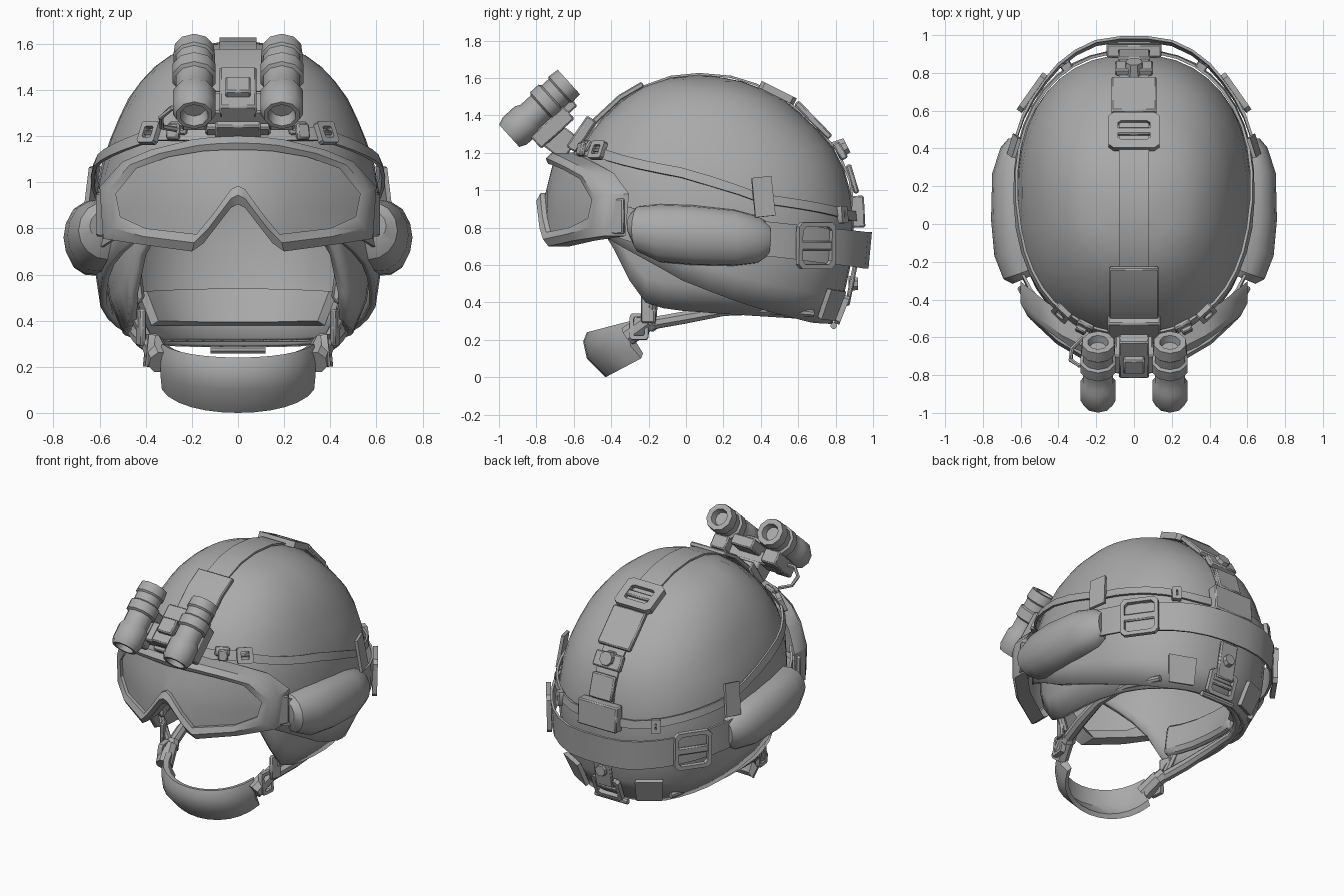
import bpy, bmesh, math
from mathutils import Vector, Matrix

if "Cube" in bpy.data.objects:
    bpy.data.objects.remove(bpy.data.objects["Cube"])

gray = bpy.data.materials.new("matte_gray")
gray.diffuse_color = (0.40, 0.40, 0.40, 1)
gray.use_nodes = True
gray.node_tree.nodes["Principled BSDF"].inputs["Base Color"].default_value = gray.diffuse_color


def finish(name, bm, mirror=False, bevel=0, thick=0):
    bmesh.ops.remove_doubles(bm, verts=bm.verts, dist=0.0005)
    bmesh.ops.recalc_face_normals(bm, faces=bm.faces)
    me = bpy.data.meshes.new(name)
    bm.to_mesh(me)
    bm.free()
    ob = bpy.data.objects.new(name, me)
    bpy.context.collection.objects.link(ob)
    me.materials.append(gray)
    if thick:
        m = ob.modifiers.new("thick", 'SOLIDIFY')
        m.thickness, m.offset = thick, -1
    if bevel:
        m = ob.modifiers.new("bevel", 'BEVEL')
        m.width, m.segments = bevel, 1
    if mirror:
        m = ob.modifiers.new("mirror", 'MIRROR')
        m.use_mirror_merge = False
    return ob


def loft(name, secs, ring=True, loop=False, caps=True, **kw):
    """Skin a row of cross-sections."""
    bm = bmesh.new()
    rows = [[bm.verts.new(p) for p in s] for s in secs]
    n = len(rows[0])
    pairs = list(zip(rows, rows[1:])) + ([(rows[-1], rows[0])] if loop else [])
    for a, b in pairs:
        for i in range(n if ring else n - 1):
            j = (i + 1) % n
            bm.faces.new((a[i], a[j], b[j], b[i]))
    if ring and caps and not loop:
        bm.faces.new(rows[0])
        bm.faces.new(rows[-1])
    return finish(name, bm, **kw)


def lerp(table, x):
    if x <= table[0][0]:
        return table[0][1:]
    for p, q in zip(table, table[1:]):
        if x <= q[0]:
            f = (x - p[0]) / (q[0] - p[0])
            return [a + (b - a) * f for a, b in zip(p[1:], q[1:])]
    return table[-1][1:]


# Shell shape: height, half width, front y, back y
SHELL = [(.28, .50, -.58, .78), (.45, .595, -.60, .85), (.65, .625, -.62, .89), (.85, .625, -.62, .90),
         (1.05, .60, -.62, .87), (1.2, .55, -.58, .81), (1.35, .485, -.48, .68), (1.48, .39, -.34, .53),
         (1.56, .28, -.22, .37), (1.6, .16, -.08, .24), (1.615, 0, .07, .07)]


def raw(u, z):
    a, f, b = lerp(SHELL, z)
    s, c = math.sin(u), math.cos(u)
    pw = lambda v: math.copysign(abs(v) ** .87, v)
    return Vector((a * pw(s), (f + b) / 2 - (b - f) / 2 * pw(c), z))


def normal(u, z):
    return (raw(u + .03, z) - raw(u - .03, z)).cross(raw(u, z + .03) - raw(u, z - .03)).normalized()


def surf(deg, z, off=0):
    """Point on the shell: degrees from the front, height, distance outward."""
    u = math.radians(deg)
    return raw(u, z) + normal(u, z) * off


def dome(name, rim, inset, thick):
    secs = []
    for i in range(15):
        row = []
        for k in range(40):
            u = 2 * math.pi * k / 40
            r = lerp(rim, .14 - .76 * math.copysign(abs(math.cos(u)) ** .87, math.cos(u)))[0]
            p = raw(u, r + (1.615 - r) * math.sin(i / 14 * math.pi / 2))
            c = Vector((0, .12, p.z if p.z < .7 else .7))
            row.append(c + (p - c) * (1 - inset))
        secs.append(row)
    return loft(name, secs, caps=False, thick=thick)


def band(name, path, h, t=.015, **kw):
    """Strap on the shell; path of (degrees, height, offset)."""
    n = max(1, int((path[-1][0] - path[0][0]) / 9))
    secs = []
    for i in range(n + 1):
        d = path[0][0] + (path[-1][0] - path[0][0]) * i / n
        z, o = lerp(path, d)
        secs.append([surf(d, z - h / 2, o), surf(d, z + h / 2, o),
                     surf(d, z + h / 2, o + t), surf(d, z - h / 2, o + t)])
    return loft(name, secs, **kw)


def strip(name, pts, hw, o=0, t=.02, **kw):
    """Strap over the crown; path of (y, z)."""
    secs = []
    for i, (y, z) in enumerate(pts):
        p, q = pts[max(i - 1, 0)], pts[min(i + 1, len(pts) - 1)]
        n = Vector((0, p[1] - q[1], q[0] - p[0])).normalized()
        c = Vector((0, y, z))
        lo, hi = c + n * o, c + n * (o + t)
        x = Vector((hw, 0, 0))
        secs.append([lo - x, lo + x, hi + x, hi - x])
    return loft(name, secs, **kw)


def frame(loc, n, up=(0, 0, 1)):
    n = Vector(n).normalized()
    x = Vector(up).cross(n).normalized()
    return Matrix.Translation(loc) @ Matrix((x, n.cross(x), n)).transposed().to_4x4()


def block(name, loc, n, size, up=(0, 0, 1), bevel=.008, **kw):
    bm = bmesh.new()
    bmesh.ops.create_cube(bm, size=1, matrix=frame(loc, n, up) @ Matrix.Diagonal((*size, 1)))
    return finish(name, bm, bevel=bevel, **kw)


def buckle(name, loc, n, w, h, rim=.025, t=.03, up=(0, 0, 1), **kw):
    """Rectangular ring with a cross bar."""
    m = frame(loc, n, up)
    secs = []
    for sx, sy in ((-1, -.8), (-.8, -1), (.8, -1), (1, -.8), (1, .8), (.8, 1), (-.8, 1), (-1, .8)):
        secs.append([m @ Vector((sx * (w / 2 - e), sy * (h / 2 - e), z))
                     for e, z in ((0, -t / 2), (0, t / 2), (rim, t / 2), (rim, -t / 2))])
    loft(name, secs, loop=True, **kw)
    block(name + "_bar", loc, n, (w - rim, h * .2, t * .7), up, **kw)


def tube(name, pts, radii, sides=8, d=None, **kw):
    pts = [Vector(p) for p in pts]
    secs = []
    for i, p in enumerate(pts):
        e = Vector(d) if d else pts[min(i + 1, len(pts) - 1)] - pts[max(i - 1, 0)]
        q = e.to_track_quat('Z', 'Y')
        r = radii[i] if isinstance(radii, (list, tuple)) else radii
        secs.append([p + q @ Vector((r * math.cos(a), r * math.sin(a), 0))
                     for a in [(k + .5) * 2 * math.pi / sides for k in range(sides)]])
    return loft(name, secs, **kw)


# Helmet shell, liner and nape pad
dome("helmet_shell", [(-.62, .98), (-.5, .9), (-.42, .74), (-.2, .62), (0, .51), (.25, .42),
                      (.5, .35), (.78, .29), (1, .28)], 0, .03)
dome("inner_liner", [(-.62, .96), (-.45, .74), (-.34, .52), (-.25, .40), (-.1, .36),
                     (.4, .33), (.78, .31)], .07, .04)
band("nape_pad", [(125, .42, -.13), (180, .43, -.13), (235, .42, -.13)], .17, .04)
band("ear_pad", [(62, .56, -.15), (85, .54, -.13), (112, .5, -.12)], .26, .06, bevel=.02, mirror=True)

# Goggles: curved frame and lens
TO = [(0, 1.2), (.1, 1.197), (.2, 1.185), (.38, 1.14), (.5, 1.09), (.6, .98)]
TI = [(0, 1.14), (.06, 1.14), (.15, 1.135), (.3, 1.11), (.44, 1.06), (.53, .95)]
BO = [(0, .905), (.03, .89), (.15, .735), (.2, .70), (.42, .73), (.585, .755)]
BI = [(0, .985), (.03, .97), (.11, .86), (.18, .775), (.40, .80), (.51, .85)]


def gog(p, dy=0):
    x, z = p
    return Vector((x, -.79 + .98 * x * x + .25 * max(0, z - .97) + dy, z))


def full(half):
    return [(-x, z) for x, z in half[:0:-1]] + half


outer, inner = full(TO) + full(BO)[::-1], full(TI) + full(BI)[::-1]
loft("goggle_frame", [[gog(o, .13), gog(o, .015), gog(((o[0] + i[0]) / 2, (o[1] + i[1]) / 2), -.01),
                       gog(i, .01), gog(i, .08)] for o, i in zip(outer, inner)], loop=True)
loft("goggle_lens", [[gog((a[0] + (b[0] - a[0]) * f, a[1] + (b[1] - a[1]) * f), .035)
                      for f in (0, .33, .67, 1)] for a, b in zip(full(TI), full(BI))], ring=False)
block("goggle_strap_clip", (.585, -.37, .86), (.85, -.5, 0), (.09, .19, .03), mirror=True)

# Straps around the shell
band("goggle_strap", [(46, .87, .02), (62, .80, .03), (110, .74, .03), (135, .71, .035), (165, .69, .085),
                      (195, .69, .085), (225, .71, .035), (250, .74, .03), (298, .80, .03), (314, .87, .02)], .18)
band("thin_strap", [(0, 1.2, .01), (35, 1.2, .018), (83, 1.08, .022), (108, .95, .015), (160, .86, .012),
                    (200, .86, .012), (252, .95, .015), (277, 1.08, .022), (325, 1.2, .018), (360, 1.2, .01)], .05)
for nm, d, z, w, h, o in (("thin_strap_buckle", 38, 1.2, .1, .1, .035), ("rear_strap_buckle", 150, .865, .06, .09, .035),
                          ("goggle_strap_buckle", 131, .705, .24, .25, .06)):
    buckle(nm, surf(d, z, o), normal(math.radians(d), z), w, h, mirror=True)
block("strap_tab", surf(24, 1.22, .03), normal(.42, 1.22), (.09, .06, .03), mirror=True)
band("pouch_loop", [(104, .95, .045), (112, .96, .04)], .2, .02, mirror=True)

# Padded side pouches
POUCH = [(60, .81, .07, .10), (63, .79, .125, .135), (72, .77, .155, .145), (84, .76, .16, .135),
         (97, .745, .15, .13), (106, .735, .125, .105), (110, .735, .09, .075)]
loft("side_pouch", [[surf(d, zc + hh * math.sin(a), b * max(-.1, math.cos(a)))
                     for a in [k * math.pi / 8 for k in range(16)]] for d, zc, hh, b in POUCH], mirror=True)

# Centre strap over the crown with its fittings
RIDGE = [(-.58, 1.2), (-.48, 1.35), (-.34, 1.48), (-.22, 1.55), (-.08, 1.6), (.07, 1.615), (.24, 1.6), (.37, 1.56),
         (.53, 1.48), (.68, 1.35), (.81, 1.2), (.87, 1.05), (.9, .85)]
strip("crown_strap", RIDGE, .08, 0, .012)
strip("front_mount_plate", RIDGE[:4], .13, .005, .03, bevel=.006)
buckle("crown_buckle", (0, .49, 1.52), (0, .45, .9), .27, .21, .05, .04, up=(0, .9, -.45))
block("crown_plate", (0, .68, 1.375), (0, .72, .7), (.24, .26, .035), up=(0, -.7, .72))
block("rear_clip", (0, .825, 1.21), (0, .85, .5), (.2, .1, .04), up=(0, -.5, .85))
tube("rear_knob", [(0, .80, 1.21), (0, .86, 1.24)], [.055, .045])
block("rear_strap_plate", (0, .89, 1.06), (0, 1, .3), (.17, .16, .03))
block("rear_box", (0, .92, .885), (0, 1, .05), (.29, .17, .07))

# Lower back fittings
band("lower_back_plate", [(147, .40, .005), (163, .39, .005)], .15, .03, mirror=True)
block("nape_strap", (0, .885, .5), (0, 1, -.2), (.13, .24, .025))
tube("nape_knob", [(0, .87, .5), (0, .92, .5)], [.045, .035])
buckle("nape_buckle", (0, .835, .36), (0, 1, -.4), .2, .16)
tube("nape_bar", [(-.12, .79, .275), (.12, .79, .275)], .018)

# Night vision: mount, bridge and two tubes
AX = Vector((0, .32, .29)).normalized()
START = Vector((.19, -.945, 1.29))
prof = [(.05, .05), (.0, .062), (.0, .08), (.04, .097), (.13, .097), (.155, .083), (.23, .083), (.24, .098),
        (.30, .098), (.31, .084), (.36, .084), (.37, .094), (.43, .088), (.43, .055), (.39, .045)]
tube("optic_tube", [START + AX * s for s, r in prof], [r for s, r in prof], 10, AX, mirror=True)
UP = (0, -.67, .74)
block("optic_arm", (.19, -.715, 1.335), (0, .67, -.74), (.11, .24, .09), up=AX, mirror=True)
block("optic_bridge", (0, -.72, 1.32), UP, (.42, .13, .08), up=AX)
block("optic_center", (0, -.70, 1.39), UP, (.16, .26, .07), up=AX)
block("optic_latch", (0, -.745, 1.41), UP, (.11, .1, .05), up=AX)
block("mount_neck", (0, -.67, 1.26), (0, -.8, .6), (.2, .15, .14))
block("mount_shroud", (0, -.56, 1.3), (0, -.83, .56), (.28, .2, .06))
block("mount_foot", (.28, -.56, 1.22), (.45, -.9, .2), (.06, .07, .03), mirror=True)
tube("optic_cable", [(-.2, -.74, 1.33), (-.29, -.75, 1.32), (-.335, -.72, 1.28), (-.33, -.66, 1.24),
                     (-.27, -.6, 1.23)], .012, 6)

# Chin cup
secs = []
for k in range(13):
    t = -1 + k / 6
    s, x = t * t, .33 * math.sin(t * 1.25) / math.sin(1.25)
    w = .028
    secs.append([(x, -.53 + .23 * s, .24 + .06 * s), (x * 1.02, -.55 + .24 * s, .19 + .06 * s),
                 (x * 1.02, -.53 + .235 * s, .10 + .065 * s), (x, -.43 + .19 * s, .1 * s),
                 (x * .93, -.42 + .19 * s, w + .1 * s), (x * .93, -.50 + .235 * s, .12 + .065 * s),
                 (x * .93, -.50 + .235 * s, .235 + .06 * s)])
loft("chin_cup", secs)

# Chin strap joints and straps
tube("chin_joint", [(.335, -.31, .22), (.37, -.2, .30)], [.055, .05], mirror=True)
buckle("chin_buckle", (.385, -.25, .27), (.9, -.1, .1), .1, .14, .02, mirror=True)
tube("joint_ring", [(.36, -.2, .28), (.38, -.16, .31)], .045, mirror=True)
block("front_chin_strap", (.42, -.2, .37), (.9, -.3, 0), (.08, .16, .025), mirror=True)
tube("rear_chin_strap", [(.38, -.17, .29), (.42, 0, .32), (.45, .2, .355), (.44, .45, .36), (.36, .68, .34)],
     [.035, .035, .03, .025, .02], mirror=True)
tube("inner_chin_strap", [(.4, -.18, .33), (.47, -.17, .48), (.5, -.12, .66)], .025, mirror=True)

# Smooth shading with sharp edges kept
for ob in bpy.context.scene.objects:
    ob.select_set(True)
    bpy.context.view_layer.objects.active = ob
bpy.ops.object.shade_smooth_by_angle(angle=math.radians(38))
